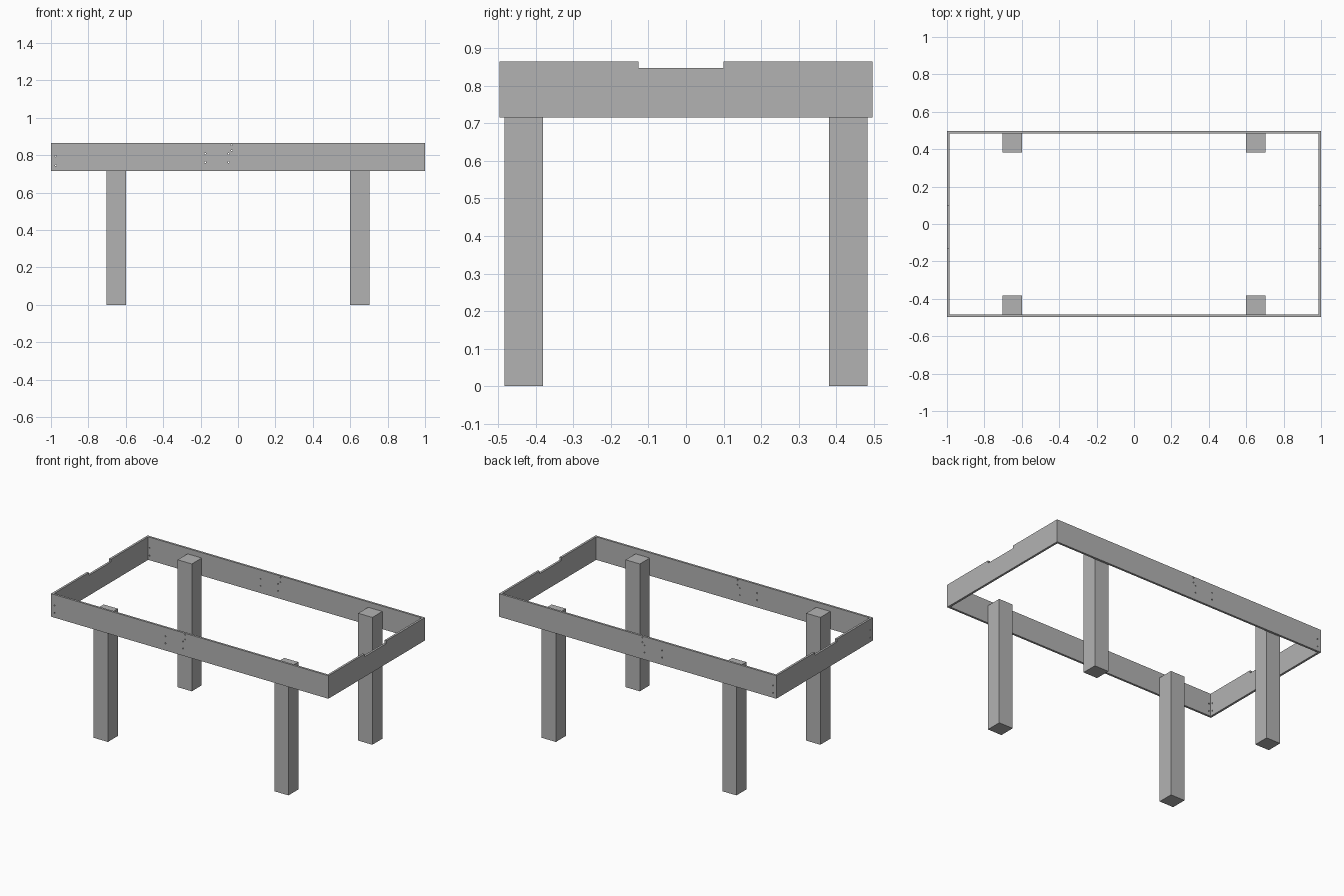
import bpy
import bmesh
from math import pi
from mathutils import Matrix, Vector

cube = bpy.data.objects.get("Cube")
if cube:
    bpy.data.objects.remove(cube, do_unlink=True)

HALF_X, HALF_Y = 1.0, 0.497      # outer half sizes of the frame
THICK = 0.014                    # board thickness
LOW, TOP = 0.715, 0.865          # frame bottom and top
LEG_TOP = 0.83
NOTCH = (-0.127, 0.1, 0.847)     # cable notch: from y, to y, floor z

grey = bpy.data.materials.new("plain_grey")
grey.use_nodes = True
grey.diffuse_color = (0.45, 0.45, 0.45, 1)
grey.node_tree.nodes["Principled BSDF"].inputs["Base Color"].default_value = (0.45, 0.45, 0.45, 1)


def make_object(name, bm):
    bmesh.ops.recalc_face_normals(bm, faces=bm.faces)
    mesh = bpy.data.meshes.new(name)
    bm.to_mesh(mesh)
    bm.free()
    mesh.materials.append(grey)
    obj = bpy.data.objects.new(name, mesh)
    bpy.context.collection.objects.link(obj)
    return obj


def prism(name, outline, offset):
    """Extrude a flat outline into a solid."""
    bm = bmesh.new()
    face = bm.faces.new([bm.verts.new(p) for p in outline])
    out = bmesh.ops.extrude_face_region(bm, geom=[face])
    verts = [v for v in out["geom"] if isinstance(v, bmesh.types.BMVert)]
    bmesh.ops.translate(bm, verts=verts, vec=Vector(offset))
    return make_object(name, bm)


def drill(obj, points, axis):
    """Cut small screw holes through a board along x or y."""
    bm = bmesh.new()
    turn = Matrix.Rotation(pi / 2, 4, "Y" if axis == "X" else "X")
    for p in points:
        bmesh.ops.create_cone(bm, cap_ends=True, segments=12, radius1=0.004, radius2=0.004,
                              depth=0.06, matrix=Matrix.Translation(p) @ turn)
    cutter = make_object("hole_cutter", bm)
    cutter.hide_render = True
    mod = obj.modifiers.new("holes", "BOOLEAN")
    mod.operation, mod.solver, mod.object = "DIFFERENCE", "EXACT", cutter
    graph = bpy.context.evaluated_depsgraph_get()
    obj.data = bpy.data.meshes.new_from_object(obj.evaluated_get(graph))
    obj.modifiers.clear()
    bpy.data.objects.remove(cutter, do_unlink=True)


# Long boards, both drilled at the same places
side_holes = [(-0.975, 0.745), (-0.975, 0.795), (-0.175, 0.762), (-0.175, 0.808),
              (-0.05, 0.762), (-0.05, 0.808), (-0.033, 0.825), (-0.033, 0.855)]
for name, s in (("front_board", -1), ("back_board", 1)):
    y = s * HALF_Y
    board = prism(name, [(-HALF_X, y, LOW), (HALF_X, y, LOW), (HALF_X, y, TOP), (-HALF_X, y, TOP)],
                  (0, -s * THICK, 0))
    drill(board, [(x, y - s * THICK / 2, z) for x, z in side_holes], "Y")

# End boards with a shallow notch in the top edge
n0, n1, nz = NOTCH
w = HALF_Y - THICK
profile = [(-w, LOW), (w, LOW), (w, TOP), (n1, TOP), (n1, nz), (n0, nz), (n0, TOP), (-w, TOP)]
for name, s in (("left_board", 1), ("right_board", -1)):
    board = prism(name, [(s * HALF_X, y, z) for y, z in profile], (-s * THICK, 0, 0))
    if s < 0:
        drill(board, [(-HALF_X + THICK / 2, -0.468, z) for z in (0.745, 0.795)], "X")

# Square legs against the inside of the long boards
for end, sy in (("front", -1), ("back", 1)):
    for side, sx in (("left", 1), ("right", -1)):
        xs, ys = (sx * 0.6, sx * 0.702), (sy * 0.381, sy * w)
        prism(f"{end}_{side}_leg", [(xs[0], ys[0], 0), (xs[1], ys[0], 0), (xs[1], ys[1], 0), (xs[0], ys[1], 0)],
              (0, 0, LEG_TOP))
